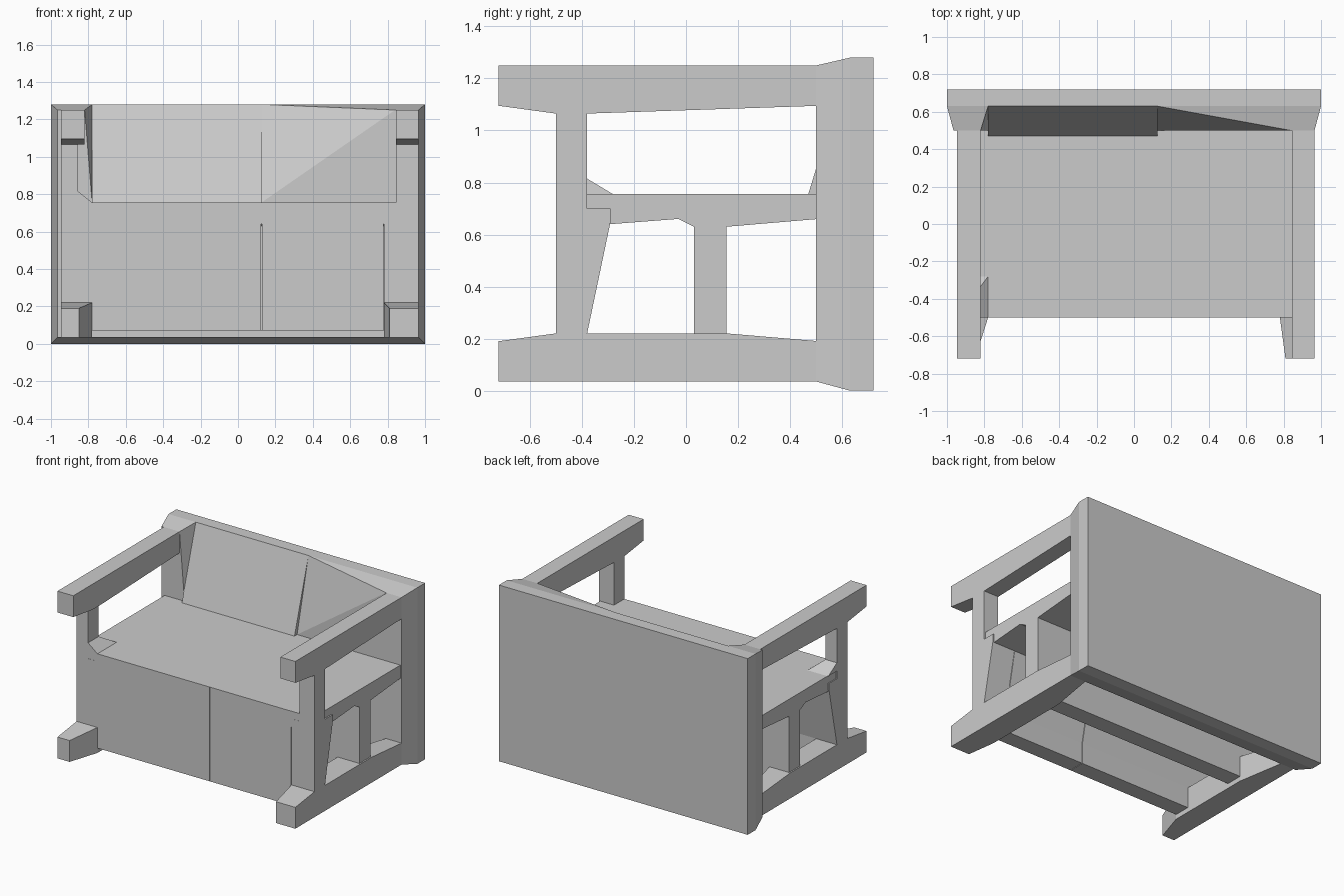
import bpy, bmesh

cube = bpy.data.objects.get("Cube")
if cube:
    bpy.data.objects.remove(cube, do_unlink=True)

# Single painted finish
grey = bpy.data.materials.new("plain_grey")
grey.use_nodes = True
colour = (0.6, 0.6, 0.6, 1)
grey.diffuse_color = colour
grey.node_tree.nodes["Principled BSDF"].inputs["Base Color"].default_value = colour


def finish(name, bm):
    bmesh.ops.recalc_face_normals(bm, faces=bm.faces)
    mesh = bpy.data.meshes.new(name)
    bm.to_mesh(mesh)
    bm.free()
    mesh.materials.append(grey)
    ob = bpy.data.objects.new(name, mesh)
    bpy.context.scene.collection.objects.link(ob)
    return ob


def solid(name, points):
    """Convex block wrapped around its corner points."""
    bm = bmesh.new()
    for p in points:
        bm.verts.new(p)
    hull = bmesh.ops.convex_hull(bm, input=bm.verts)
    junk = set(hull["geom_interior"]) | set(hull["geom_unused"])
    bmesh.ops.delete(bm, geom=[v for v in junk if isinstance(v, bmesh.types.BMVert)], context='VERTS')
    bmesh.ops.dissolve_limit(bm, angle_limit=0.01, verts=bm.verts, edges=bm.edges)
    return finish(name, bm)


def section(x0, x1, y, z0, z1):
    return [(x, y, z) for x in (x0, x1) for z in (z0, z1)]


def box(name, x0, x1, y0, y1, z0, z1):
    return solid(name, section(x0, x1, y0, z0, z1) + section(x0, x1, y1, z0, z1))


def extrude(name, x0, x1, profile):
    """Side profile of (y, z) points swept from x0 to x1."""
    bm = bmesh.new()
    face = bm.faces.new([bm.verts.new((x0, y, z)) for y, z in profile])
    swept = bmesh.ops.extrude_face_region(bm, geom=[face])
    verts = [v for v in swept["geom"] if isinstance(v, bmesh.types.BMVert)]
    bmesh.ops.translate(bm, verts=verts, vec=(x1 - x0, 0, 0))
    return finish(name, bm)


SEAT = 0.755   # seat top height
SEAM = 0.125   # where the seam divides the seat

# Back board with a chamfered front edge
box("back_board", -1, 1, 0.63, 0.72, 0, 1.28)
solid("lower_back", section(-1, 1, 0.63, 0, SEAT) + section(-0.965, 0.965, 0.5, 0.035, SEAT)
      + [(-0.78, 0.5, 0.05), (SEAM, 0.5, 0.05)])
solid("right_back_pillar", section(-1, -0.78, 0.63, SEAT, 1.28)
      + [(-0.965, 0.5, SEAT), (-0.78, 0.5, SEAT), (-0.965, 0.5, 1.25), (-0.82, 0.5, 1.25)])
solid("left_back_pillar", section(0.84, 1, 0.63, SEAT, 1.28)
      + section(0.84, 0.965, 0.5, SEAT, 1.25))

# Sloping backrest, with a twisted panel beside it
extrude("backrest", -0.78, SEAM, [(0.47, SEAT), (0.63, SEAT), (0.63, 1.28)])
solid("backrest_side", section(SEAM, 0.84, 0.63, SEAT, 1.28)
      + [(SEAM, 0.5, SEAT), (0.84, 0.5, SEAT), (0.84, 0.5, 1.25)])

# Seat slab
extrude("seat", -0.94, 0.955, [(-0.499, SEAT), (0.51, SEAT), (0.51, 0.66), (0.155, 0.63),
                              (0.03, 0.63), (-0.03, 0.66), (-0.29, 0.64), (-0.499, 0.64)])

# Front panel in two pieces with a fine seam, and the middle panel
wedge = [(-0.5, 0.07), (-0.38, 0.07), (-0.38, 0.22), (-0.29, 0.65), (-0.29, 0.7), (-0.38, SEAT), (-0.5, SEAT)]
extrude("front_panel_wide", -0.785, SEAM - 0.002, wedge)
extrude("front_panel_narrow", SEAM + 0.002, 0.777, wedge)
box("middle_panel", -0.785, 0.785, 0.03, 0.155, 0.07, 0.64)

# Side frames: s mirrors, outer is the outside face, toe the narrow rail end
for side, s, outer, toe, arm_in, post_in in (("left", 1, 0.965, 0.81, 0.845, 0.845),
                                             ("right", -1, 0.947, 0.85, 0.82, 0.855)):
    out = s * outer
    solid(side + "_bottom_rail", section(s * toe, out, -0.72, 0.035, 0.19)
          + section(s * 0.78, out, -0.5, 0.035, 0.22)
          + section(s * 0.78, out, 0.155, 0.035, 0.22)
          + section(s * 0.84, out, 0.51, 0.035, 0.19))
    extrude(side + "_arm", s * arm_in, out, [(-0.72, 1.25), (-0.72, 1.095), (-0.5, 1.065),
                                            (-0.38, 1.065), (0.51, 1.095), (0.51, 1.25)])
    extrude(side + "_front_leg", s * 0.78, out, [(-0.5, 0.2), (-0.38, 0.2), (-0.38, 0.22),
                                                (-0.29, 0.65), (-0.29, 0.7), (-0.5, 0.7)])
    box(side + "_arm_post", s * post_in, out, -0.5, -0.38, 0.69, 1.08)
    box(side + "_middle_leg", s * 0.78, s * (outer - 0.01), 0.03, 0.155, 0.2, 0.64)

# Corner brace where the right post meets the seat
solid("right_post_brace", [(x, y, 0.815) for x in (-0.947, -0.855) for y in (-0.5, -0.38)]
      + [(x, y, SEAT) for x in (-0.947, -0.78) for y in (-0.5, -0.28)])
